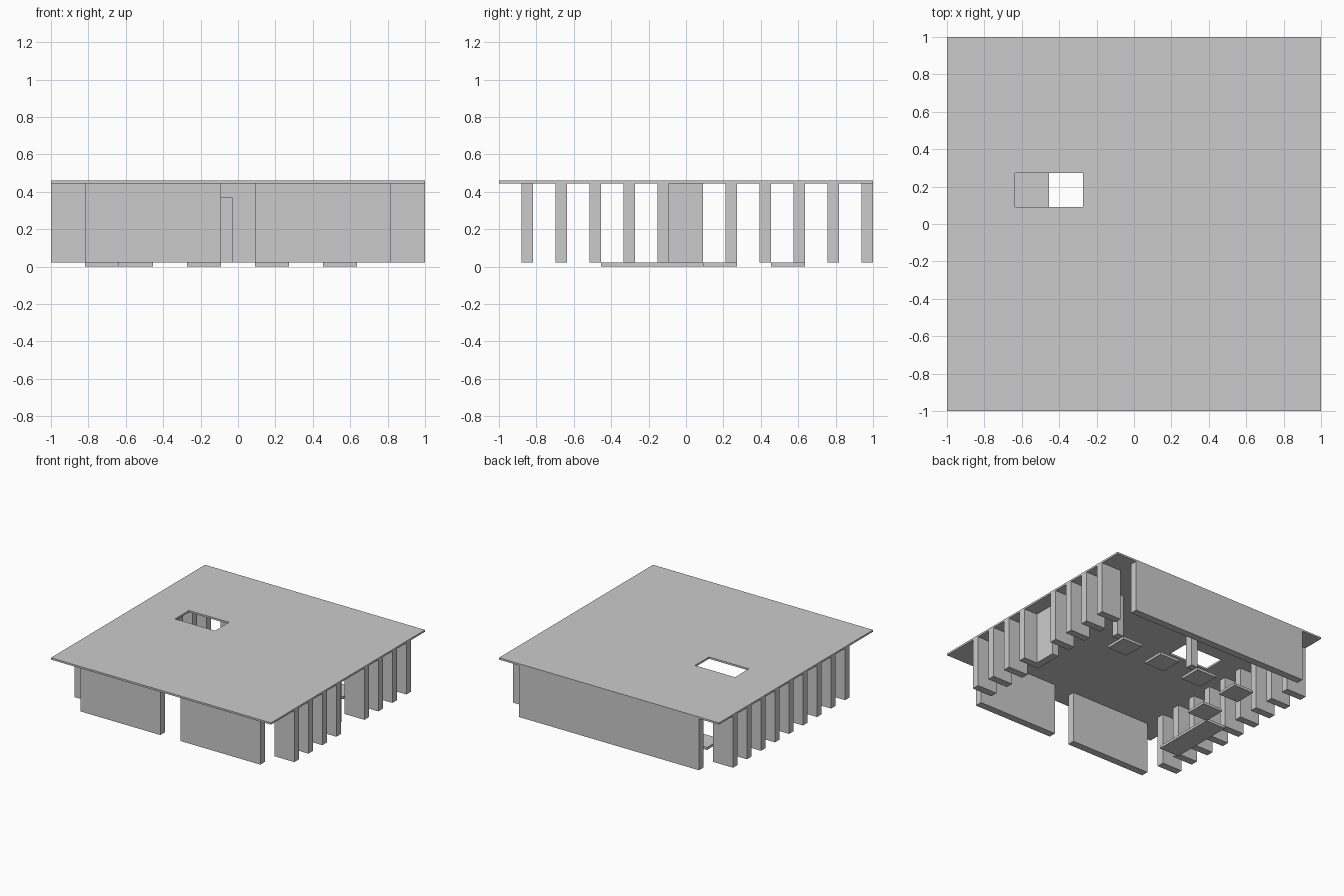
import bpy, bmesh

if "Cube" in bpy.data.objects:
    bpy.data.objects.remove(bpy.data.objects["Cube"])

U = 2 / 33                      # building module
PAD_TOP, WALL_TOP, ROOF_TOP = 0.021, 0.444, 0.459


def box(name, x0, x1, y0, y1, z0, z1):
    """Box from module coordinates in x and y, and real heights in z."""
    bm = bmesh.new()
    bmesh.ops.create_cube(bm, size=1)
    for v in bm.verts:
        v.co.x = (x1 if v.co.x > 0 else x0) * U
        v.co.y = (y1 if v.co.y > 0 else y0) * U
        v.co.z = z1 if v.co.z > 0 else z0
    return finish(name, bm)


def finish(name, bm):
    bmesh.ops.recalc_face_normals(bm, faces=bm.faces)
    mesh = bpy.data.meshes.new(name)
    bm.to_mesh(mesh)
    bm.free()
    ob = bpy.data.objects.new(name, mesh)
    bpy.context.collection.objects.link(ob)
    return ob


# Roof slab with a rectangular stair opening
xs, ys = (-16.5, -10.5, -4.5, 16.5), (-16.5, 1.5, 4.5, 16.5)
bm = bmesh.new()
grid = [[bm.verts.new((x * U, y * U, WALL_TOP)) for y in ys] for x in xs]
for i in range(3):
    for j in range(3):
        if (i, j) != (1, 1):
            bm.faces.new((grid[i][j], grid[i + 1][j],
                          grid[i + 1][j + 1], grid[i][j + 1]))
ext = bmesh.ops.extrude_face_region(bm, geom=bm.faces[:])
for v in ext["geom"]:
    if isinstance(v, bmesh.types.BMVert):
        v.co.z = ROOF_TOP
finish("roof", bm)

# Front walls either side of the entrance, and the back wall
box("front_wall_left", -13.5, -1.5, -14.5, -13.5, PAD_TOP, WALL_TOP)
box("front_wall_right", 1.5, 13.5, -14.5, -13.5, PAD_TOP, WALL_TOP)
box("back_wall", -13.5, 13.5, 15.5, 16.5, PAD_TOP, WALL_TOP)

# Side fins; the right side leaves out one fin for a short wall
for k in range(9):
    y = -11.5 + 3 * k
    box(f"left_fin_{k + 1}", -16.5, -13.5, y, y + 1, PAD_TOP, WALL_TOP)
    if k != 4:
        box(f"right_fin_{k + 1}", 13.5, 16.5, y, y + 1, PAD_TOP, WALL_TOP)
box("right_infill_wall", 13.5, 14.5, -1.5, 1.5, PAD_TOP, WALL_TOP)

# Free-standing posts inside
for k, x in enumerate((-1.5, 10.5)):
    box(f"inner_post_{k + 1}", x, x + 1, 9.5, 10.5, PAD_TOP, 0.369)

# Thin floor pads: a row at the back, one below the opening, a long one
for k, x in enumerate((-10.5, -4.5, 1.5, 7.5)):
    box(f"floor_pad_{k + 1}", x, x + 3, 7.5, 10.5, 0, PAD_TOP)
box("opening_pad", -10.5, -7.5, 1.5, 4.5, 0, PAD_TOP)
box("long_pad", -13.5, -10.5, -7.5, 1.5, 0, PAD_TOP)
